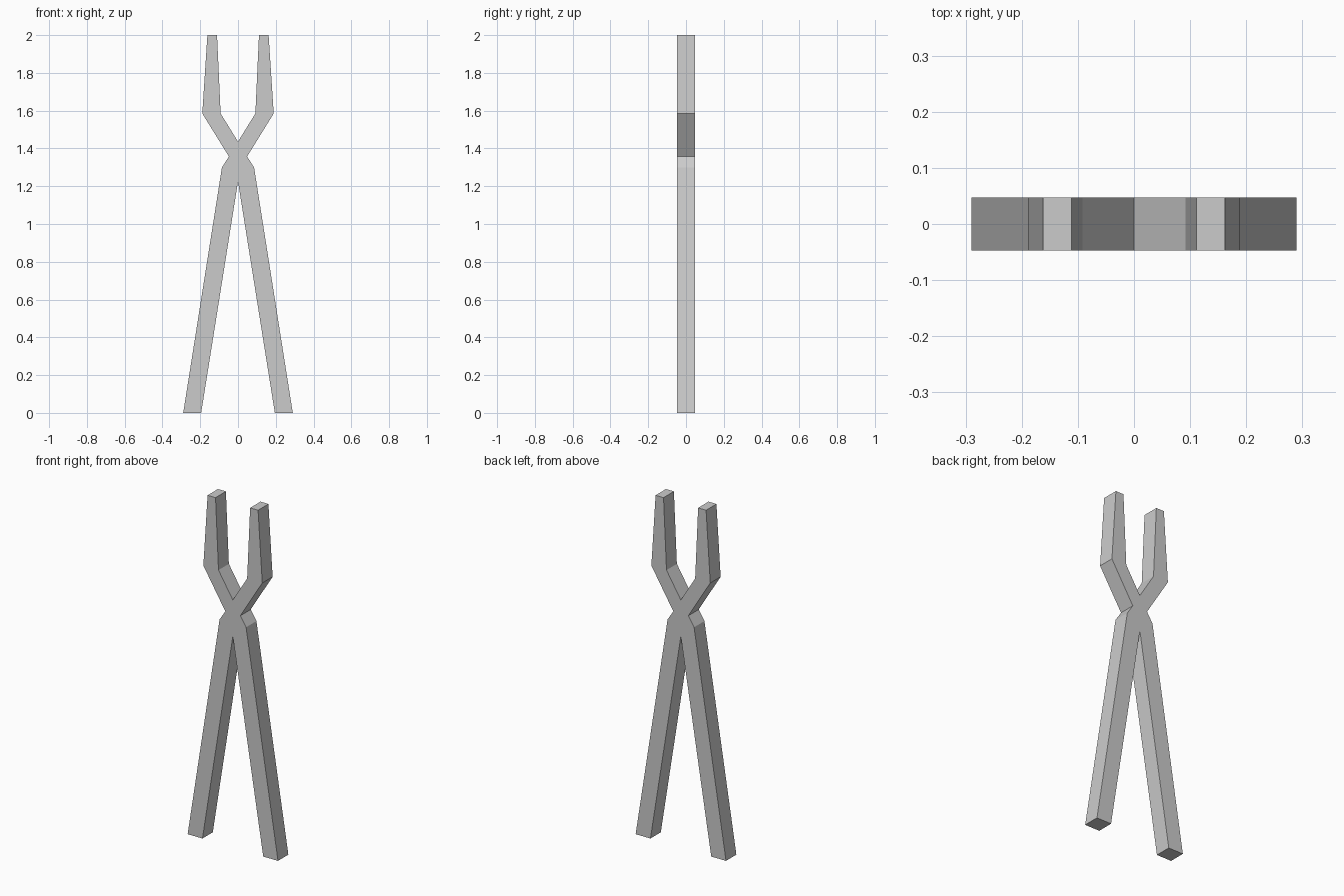
import bpy, bmesh
from mathutils import Vector

if "Cube" in bpy.data.objects:
    bpy.data.objects.remove(bpy.data.objects["Cube"])

DEPTH = 0.095

# Right half of the outline (x, z), from the leg crotch round to the jaw notch
half = [(0, 1.225), (0.195, 0), (0.29, 0), (0.085, 1.30), (0.048, 1.357),
        (0.189, 1.585), (0.162, 2), (0.111, 2), (0.092, 1.585), (0, 1.436)]
outline = half + [(-x, z) for x, z in half[-2:0:-1]]

# Tongs: flat crossed outline extruded through its thickness
bm = bmesh.new()
face = bm.faces.new([bm.verts.new((x, -DEPTH / 2, z)) for x, z in outline])
ext = bmesh.ops.extrude_face_region(bm, geom=[face], use_keep_orig=True)
moved = [g for g in ext["geom"] if isinstance(g, bmesh.types.BMVert)]
bmesh.ops.translate(bm, verts=moved, vec=Vector((0, DEPTH, 0)))
bmesh.ops.recalc_face_normals(bm, faces=bm.faces)

mesh = bpy.data.meshes.new("tongs")
bm.to_mesh(mesh)
bm.free()
tongs = bpy.data.objects.new("tongs", mesh)
bpy.context.collection.objects.link(tongs)
